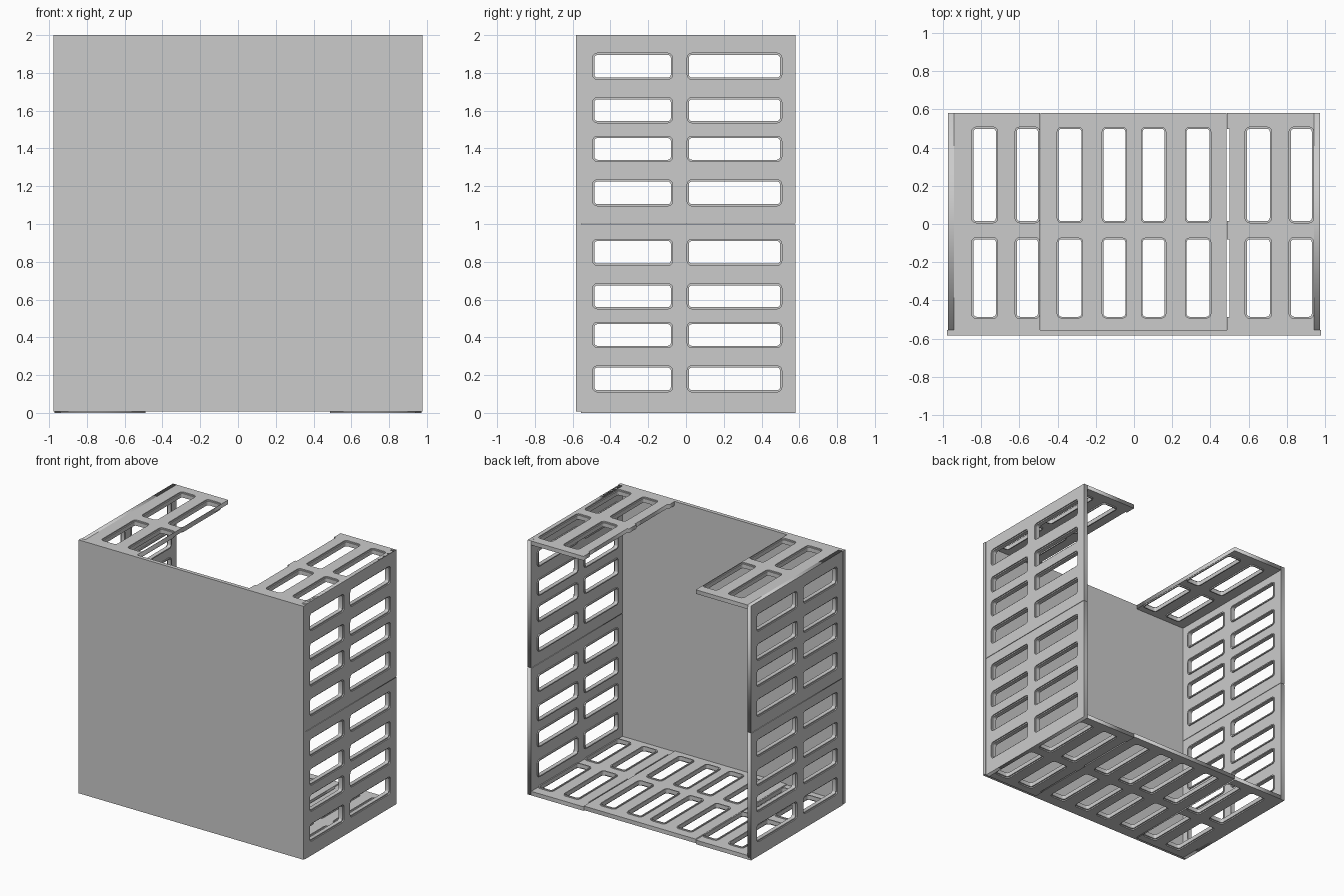
import bpy
from math import sin, cos, pi

if "Cube" in bpy.data.objects:
    bpy.data.objects.remove(bpy.data.objects["Cube"])

T = 0.032                      # plate thickness
Y0, Y1 = -0.555, 0.58          # depth range of every slotted plate
ROWS = [(-0.485, -0.08), (0.015, 0.498)]
COLS = [(-0.395, -0.275), (-0.16, -0.045), (0.045, 0.16), (0.275, 0.395)]


def rounded(u0, u1, v0, v1, r):
    """Rounded rectangle outline."""
    pts = []
    for cx, cy, a in ((u1 - r, v1 - r, 0), (u0 + r, v1 - r, 1),
                      (u0 + r, v0 + r, 2), (u1 - r, v0 + r, 3)):
        for i in range(4):
            t = (a + i / 3) * pi / 2
            pts.append((cx + r * cos(t), cy + r * sin(t)))
    return pts


def slab(name, loops, thick, shift, loc, rot):
    """Filled flat outline with holes, extruded and turned into a mesh."""
    cu = bpy.data.curves.new(name + "_profile", 'CURVE')
    cu.dimensions = '2D'
    cu.fill_mode = 'BOTH'
    cu.extrude = thick / 2
    for pts in loops:
        sp = cu.splines.new('POLY')
        sp.points.add(len(pts) - 1)
        for p, (x, y) in zip(sp.points, pts):
            p.co = (x, y, 0, 1)
        sp.use_cyclic_u = True
    tmp = bpy.data.objects.new(name + "_tmp", cu)
    bpy.context.collection.objects.link(tmp)
    dg = bpy.context.evaluated_depsgraph_get()
    me = bpy.data.meshes.new_from_object(tmp.evaluated_get(dg))
    bpy.data.objects.remove(tmp)
    for v in me.vertices:
        v.co.z += shift
    ob = bpy.data.objects.new(name, me)
    ob.location, ob.rotation_euler = loc, rot
    bpy.context.collection.objects.link(ob)


def plate(name, u0, u1, cols, inward, loc, rot=(0, 0, 0), notched=False):
    """Slotted plate plus the raised rims lining its slots."""
    outline = [(u0, Y0), (u1, Y0), (u1, Y1), (u0, Y1)]
    if notched:                # inner edge just clips the next slots
        for a, b in reversed(ROWS):
            outline += [(u0, b), (u0 + 0.014, b), (u0 + 0.014, a), (u0, a)]
    holes, rims, g = [], [], 0.009
    for a, b in cols:
        for c, d in ROWS:
            outer = rounded(a - g, b + g, c - g, d + g, 0.024)
            holes.append(outer)
            rims += [outer, rounded(a, b, c, d, 0.016)]
    slab(name, [outline] + holes, T, 0, loc, rot)
    slab(name + "_slot_rims", rims, T, inward * 0.009, loc, rot)


# Solid front panel
bpy.ops.mesh.primitive_cube_add(size=1, location=(0, -0.568, 1.004))
front = bpy.context.object
front.name = "front_panel"
front.scale = (1.955, 0.03, 1.992)

# Side walls: two stacked slotted modules on each side
for side, s in (("left", -1), ("right", 1)):
    for level, z0, z1, zc in (("lower", 0.0, 0.998, 0.515), ("upper", 1.002, 2.0, 1.5)):
        cols = [(a + zc, b + zc) for a, b in COLS]
        plate(f"{side}_wall_{level}", z0, z1, cols, s,
              (s * (0.972 - T / 2), 0, 0), (0, -pi / 2, 0))

# Floor middle module
plate("floor_middle", -0.488, 0.483, COLS, 1, (0, 0, 0.007 + T / 2))

# Half modules for the floor ends and the two roof pieces
left_cols = [(-0.84, -0.722), (-0.613, -0.502)]
right_cols = [(0.59, 0.71), (0.82, 0.93)]
for part, z, inward in (("floor", T / 2, 1), ("roof", 2 - T / 2, -1)):
    plate(part + "_left", -0.97, -0.491, left_cols, inward, (0, 0, z))
    plate(part + "_right", 0.486, 0.97, right_cols, inward, (0, 0, z), notched=True)
